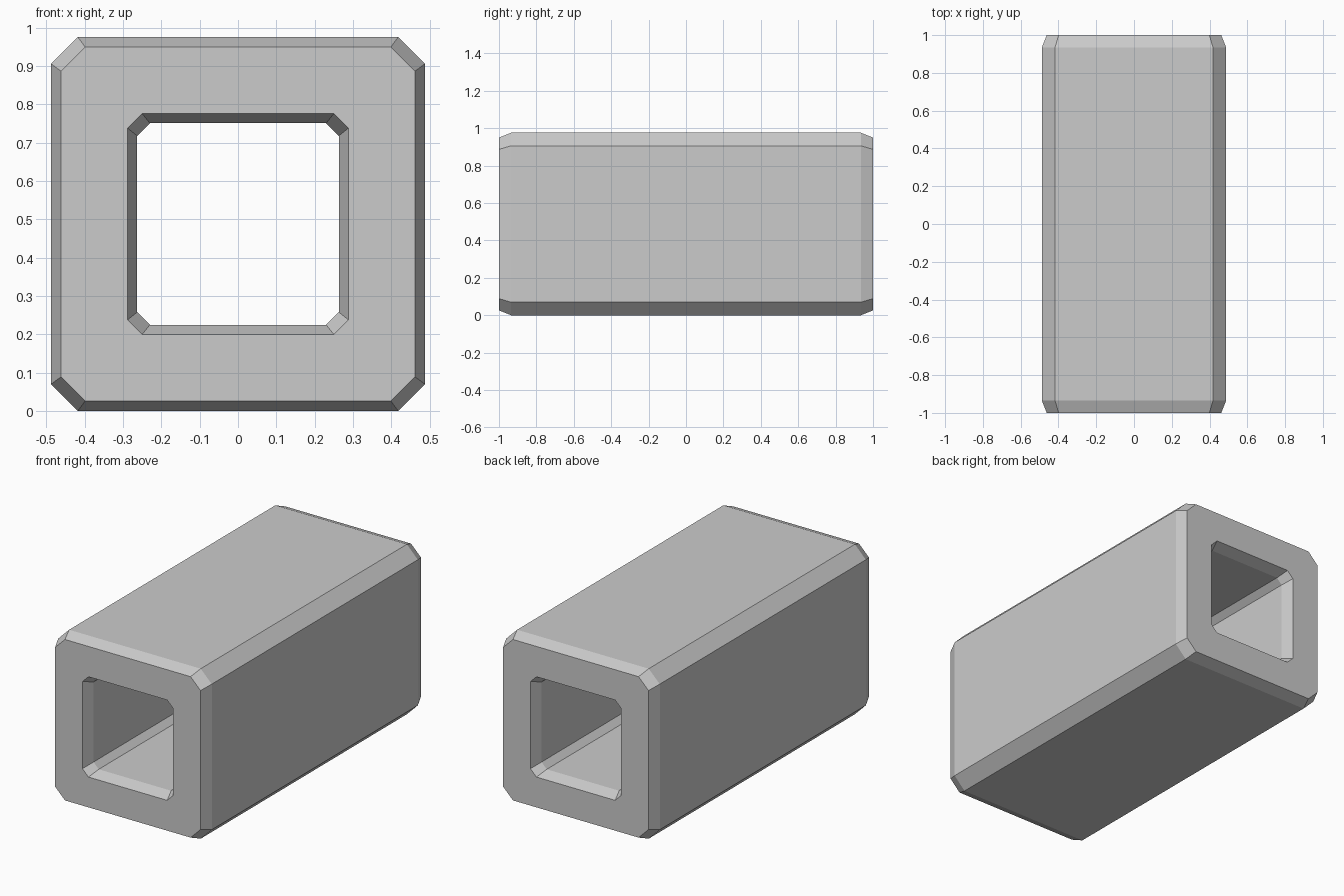
import bpy, bmesh

if "Cube" in bpy.data.objects:
    bpy.data.objects.remove(bpy.data.objects["Cube"])

MID_Z = 0.488


def ring(bm, half, cut, y):
    """Square ring with chamfered corners, lying across the tube at depth y."""
    a, b = half, half - cut
    pts = [(a, -b), (a, b), (b, a), (-b, a), (-a, b), (-a, -b), (-b, -a), (b, -a)]
    return [bm.verts.new((x, y, z + MID_Z)) for x, z in pts]


bm = bmesh.new()

# Wall section (half width, corner cut, y): out along the outside, back through the bore
section = [
    (0.462, 0.063, -1.0), (0.488, 0.070, -0.935),
    (0.488, 0.070, 0.935), (0.462, 0.063, 1.0),
    (0.288, 0.038, 1.0), (0.263, 0.033, 0.935),
    (0.263, 0.033, -0.935), (0.288, 0.038, -1.0),
]
rings = [ring(bm, *s) for s in section]

# Skin neighbouring rings, closing the loop at the front face
for i, r in enumerate(rings):
    n = rings[(i + 1) % len(rings)]
    for k in range(8):
        j = (k + 1) % 8
        bm.faces.new((r[k], r[j], n[j], n[k]))

bmesh.ops.recalc_face_normals(bm, faces=bm.faces)
mesh = bpy.data.meshes.new("square_tube")
bm.to_mesh(mesh)
bm.free()
bpy.context.collection.objects.link(bpy.data.objects.new("square_tube", mesh))
